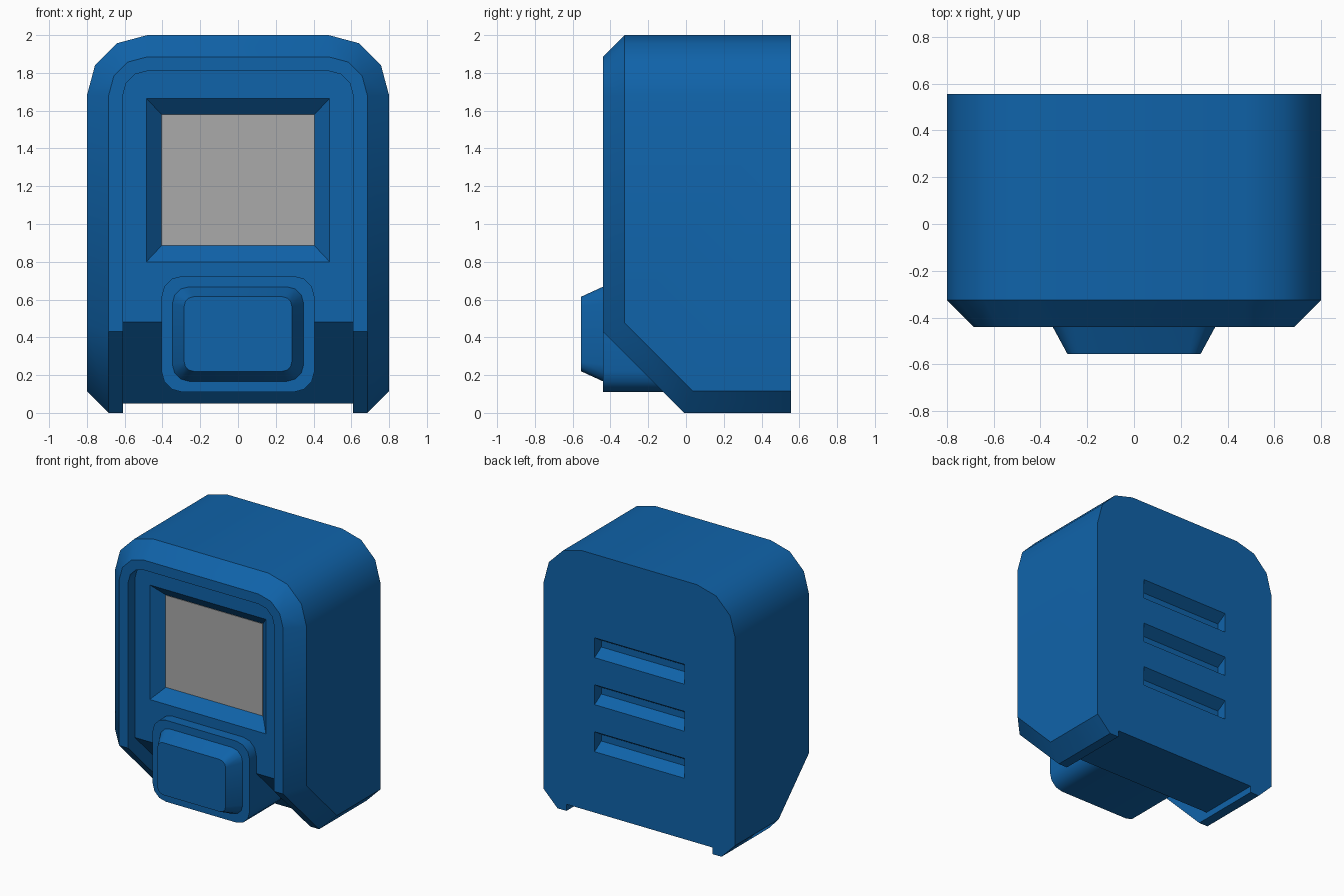
import bpy, bmesh, math

cube = bpy.data.objects.get("Cube")
if cube:
    bpy.data.objects.remove(cube, do_unlink=True)


def material(name, colour):
    m = bpy.data.materials.new(name)
    m.use_nodes = True
    m.diffuse_color = colour
    m.node_tree.nodes["Principled BSDF"].inputs["Base Color"].default_value = colour
    return m


blue = material("blue casing", (0.005, 0.125, 0.40, 1))
grey = material("grey screen", (0.40, 0.40, 0.40, 1))


def hull(name, points, mat=blue):
    """Convex solid around the points, with flat faces merged."""
    bm = bmesh.new()
    for p in points:
        bm.verts.new(p)
    bmesh.ops.convex_hull(bm, input=bm.verts)
    bmesh.ops.dissolve_limit(bm, angle_limit=0.02, verts=bm.verts, edges=bm.edges)
    bmesh.ops.recalc_face_normals(bm, faces=bm.faces)
    mesh = bpy.data.meshes.new(name)
    bm.to_mesh(mesh)
    bm.free()
    mesh.materials.append(mat)
    obj = bpy.data.objects.new(name, mesh)
    bpy.context.collection.objects.link(obj)
    return obj


def prism_x(name, half, profile):
    """Solid from a (y, z) profile, extruded across x."""
    bm = bmesh.new()
    face = bm.faces.new([bm.verts.new((-half, y, z)) for y, z in profile])
    ext = bmesh.ops.extrude_face_region(bm, geom=[face])["geom"]
    for v in ext:
        if isinstance(v, bmesh.types.BMVert):
            v.co.x = half
    bmesh.ops.recalc_face_normals(bm, faces=bm.faces)
    mesh = bpy.data.meshes.new(name)
    bm.to_mesh(mesh)
    bm.free()
    mesh.materials.append(blue)
    obj = bpy.data.objects.new(name, mesh)
    bpy.context.collection.objects.link(obj)
    return obj


def arch(half, top, r, y, steps=3):
    """Rounded top corners of an outline, both sides."""
    pts = []
    for i in range(steps + 1):
        a = math.pi / 2 * i / steps
        x, z = half - r + r * math.cos(a), top - r + r * math.sin(a)
        pts += [(x, y, z), (-x, y, z)]
    return pts


def rounded(half, low, high, r, y):
    """Rounded rectangle outline at depth y."""
    top = arch(half, high, r, y)
    return top + [(x, y, low + high - z) for x, y, z in top]


def rect(half, low, high, y):
    return [(sx * half, y, z) for sx in (-1, 1) for z in (low, high)]


def both(points):
    return points + [(-x, y, z) for x, y, z in points]


def activate(obj):
    bpy.ops.object.select_all(action="DESELECT")
    obj.select_set(True)
    bpy.context.view_layer.objects.active = obj


def cut(obj, cutter):
    mod = obj.modifiers.new("cut", "BOOLEAN")
    mod.operation = "DIFFERENCE"
    mod.solver = "EXACT"
    mod.object = cutter
    cutter.hide_render = True
    activate(obj)
    bpy.ops.object.modifier_apply(modifier=mod.name)
    bpy.data.objects.remove(cutter, do_unlink=True)


def smooth(obj):
    activate(obj)
    bpy.ops.object.shade_smooth_by_angle(angle=math.radians(33))


# Casing: arched block, chamfered all round the front, slanted under the chin
BACK, FRONT, C = 0.555, -0.44, 0.115
slope = -0.01 + C * math.sqrt(2)
casing = hull("casing",
              arch(0.8, 2.0, 0.32, BACK) + arch(0.8, 2.0, 0.32, FRONT + C)
              + arch(0.8 - C, 2.0 - C, 0.32 - C, FRONT)
              + both([(0.8, FRONT + C, slope - FRONT - C), (0.8, slope - C, C),
                      (0.8, BACK, C), (0.8 - C, FRONT, -0.01 - FRONT),
                      (0.8 - C, -0.01, 0), (0.8 - C, BACK, 0)]))

# Recessed front panel, running down the slanted chin and under the base
PANEL = -0.36
cut(casing, hull("panel_cutter", [p for y in (-0.7, PANEL)
                                  for p in arch(0.61, 1.81, 0.13, y) + rect(0.61, -0.2, 0.4, y)]))
cut(casing, prism_x("chin_cutter", 0.61, [(-0.5, 0.62), (0.07, 0.05), (0.7, 0.05),
                                          (0.7, -0.2), (-0.5, -0.2)]))

# Sunken screen with a bevelled surround
cut(casing, hull("screen_cutter", rect(0.565, 0.715, 1.75, PANEL - 0.08)
                 + rect(0.405, 0.885, 1.58, PANEL + 0.08)))
screen = hull("screen", rect(0.405, 0.885, 1.58, PANEL + 0.076)
              + rect(0.405, 0.885, 1.58, PANEL + 0.084), grey)

# Three vent grooves in the back
for i in range(3):
    z = 0.585 + 0.355 * i
    cut(casing, hull("vent_cutter", rect(0.375, z - 0.125, z + 0.125, BACK + 0.08)
                     + rect(0.375, z - 0.025, z + 0.025, BACK - 0.08)))
smooth(casing)

# Button housing and the tapered button on it
housing = hull("button_housing", rounded(0.405, 0.11, 0.725, 0.11, FRONT)
               + rounded(0.405, 0.11, 0.725, 0.11, 0.05))
button = hull("button", rounded(0.35, 0.165, 0.67, 0.09, FRONT + 0.005)
              + rounded(0.285, 0.22, 0.615, 0.05, -0.555))
for part in (housing, button):
    smooth(part)
